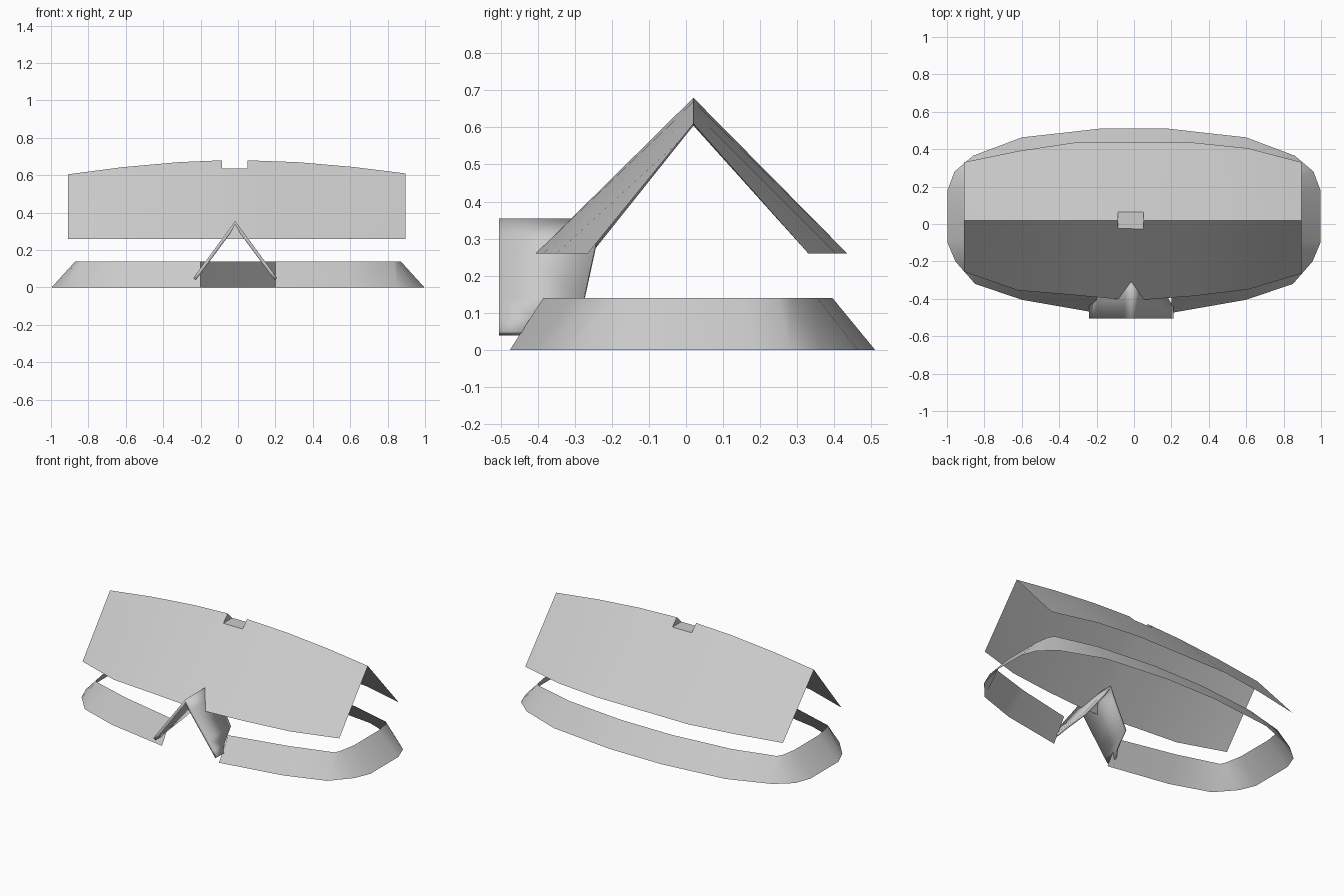
import bpy, bmesh

if "Cube" in bpy.data.objects:
    bpy.data.objects.remove(bpy.data.objects["Cube"])


def loft(name, rows, thickness=0.0, angle=0.6):
    """Skin a list of equally long point rows into an open sheet."""
    bm = bmesh.new()
    grid = [[bm.verts.new(p) for p in row] for row in rows]
    for a, b in zip(grid, grid[1:]):
        for i in range(len(a) - 1):
            bm.faces.new((a[i], a[i + 1], b[i + 1], b[i]))
    bmesh.ops.remove_doubles(bm, verts=bm.verts[:], dist=0.0005)
    bmesh.ops.dissolve_degenerate(bm, edges=bm.edges[:], dist=0.0005)
    bmesh.ops.recalc_face_normals(bm, faces=bm.faces[:])
    # keep the sheet facing outwards / upwards
    bm.faces.ensure_lookup_table()
    if sum(f.normal.z * f.calc_area() for f in bm.faces) < 0:
        bmesh.ops.reverse_faces(bm, faces=bm.faces[:])
    mesh = bpy.data.meshes.new(name)
    bm.to_mesh(mesh)
    bm.free()
    obj = bpy.data.objects.new(name, mesh)
    bpy.context.collection.objects.link(obj)
    if thickness:
        mod = obj.modifiers.new("thickness", "SOLIDIFY")
        mod.thickness = thickness
        mod.offset = -1
    bpy.ops.object.select_all(action="DESELECT")
    obj.select_set(True)
    bpy.context.view_layer.objects.active = obj
    bpy.ops.object.shade_smooth_by_angle(angle=angle)
    return obj


# Bowed roof with a smoke notch in the ridge: x, front eave y, back eave y, ridge z
RIDGE_Y, EAVE_Z, DROP = 0.02, 0.26, 0.045


def roof_section(x, front, back, top, notched=False):
    def on_slope(eave):
        t = DROP / (top - EAVE_Z)
        return (x, RIDGE_Y + (eave - RIDGE_Y) * t, top - DROP)
    ridge_z = top - DROP if notched else top
    return [(x, front, EAVE_Z), on_slope(front), (x, RIDGE_Y, ridge_z),
            on_slope(back), (x, back, EAVE_Z)]


left = [(-0.91, -0.255, 0.33, 0.605), (-0.62, -0.355, 0.39, 0.643),
        (-0.32, -0.38, 0.435, 0.67), (-0.085, -0.402, 0.435, 0.68)]
right = [(0.05, -0.405, 0.435, 0.68), (0.32, -0.385, 0.435, 0.67),
         (0.61, -0.35, 0.405, 0.645), (0.895, -0.265, 0.33, 0.61)]
sections = [roof_section(*s) for s in left]
sections += [roof_section(*left[-1], notched=True), roof_section(*right[0], notched=True)]
sections += [roof_section(*s) for s in right]
loft("roof", sections)

# Sloping low wall, open at the front doorway: bottom (x, y), top (x, y)
half = [(0.20, -0.475, 0.20, -0.385), (0.60, -0.405, 0.57, -0.305),
        (0.85, -0.32, 0.835, -0.225), (0.955, -0.20, 0.85, -0.19),
        (0.997, -0.10, 0.87, -0.08), (0.997, 0.18, 0.87, 0.16),
        (0.96, 0.28, 0.855, 0.25), (0.86, 0.365, 0.835, 0.285),
        (0.60, 0.463, 0.57, 0.355), (0.18, 0.51, 0.18, 0.395)]
ring = half + [(-a, b, -c, d) for a, b, c, d in reversed(half)]
loft("low_wall", [[(p[0], p[1], 0.0) for p in ring],
                  [(p[2], p[3], 0.14) for p in ring]])

# Gabled porch over the doorway, running in under the main roof
CX = -0.015
profile = [(0.225, -0.44, 0.05), (0.20, -0.40, 0.085), (0.16, -0.275, 0.14),
           (0.042, -0.24, 0.30), (0.0, -0.225, 0.355)]
arch = [(CX - x, y, z) for x, y, z in profile]
arch += [(CX + x, y, z) for x, y, z in reversed(profile[:-1])]
span = lambda z: 0.225 * (0.355 - z) / 0.305
arch = [(CX + (-1 if x < CX else 1) * span(z), y, z) for x, y, z in arch]
loft("porch_roof", [[(x, -0.505, z) for x, y, z in arch], arch], thickness=0.018)
